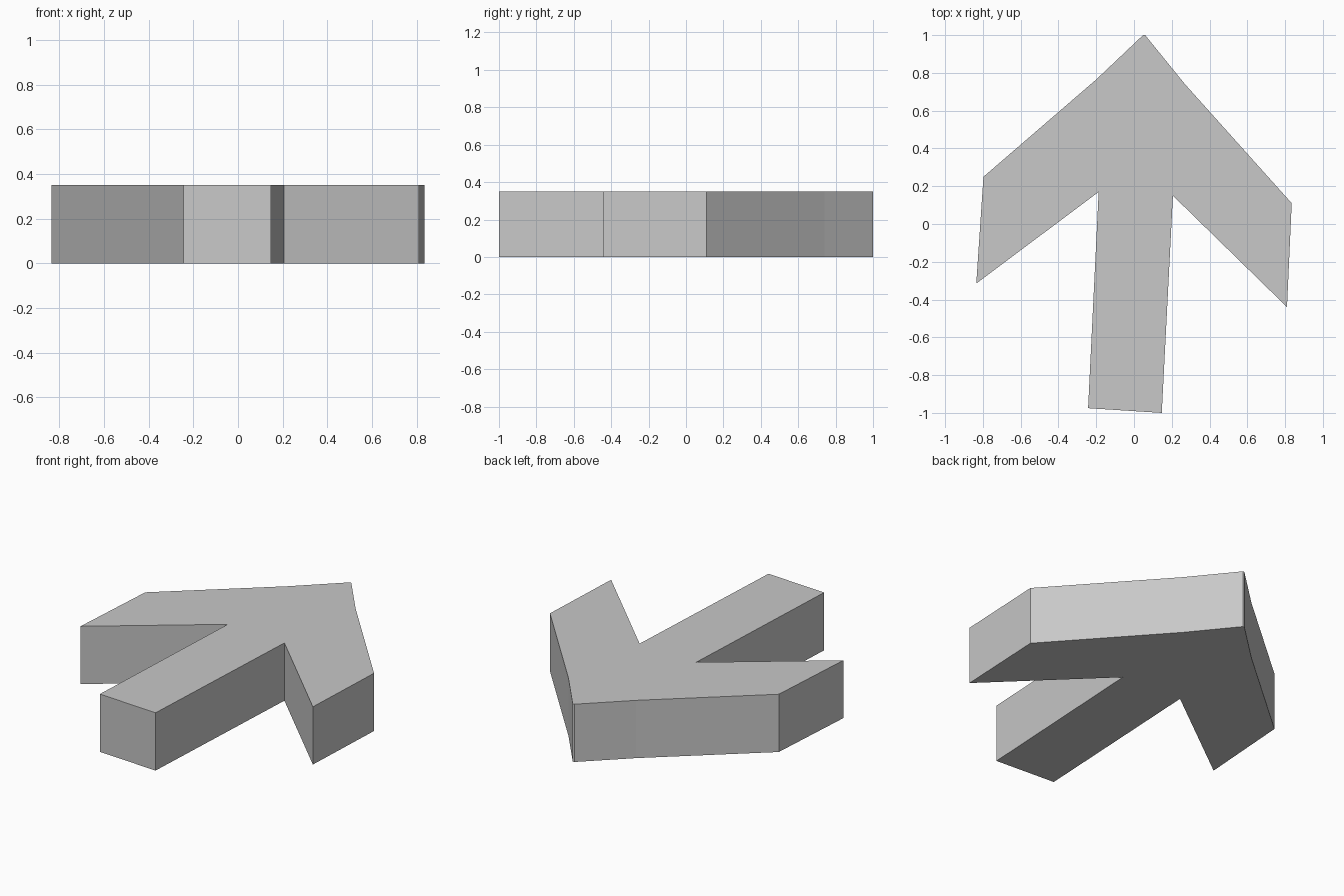
import bpy
import bmesh

cube = bpy.data.objects.get("Cube")
if cube:
    bpy.data.objects.remove(cube, do_unlink=True)

THICKNESS = 0.35

# Slightly irregular arrow outline, counter-clockwise from the shaft end
outline = [
    (-0.243, -0.975), (0.147, -1.0),                  # shaft end
    (0.206, 0.15),                                    # left inner corner
    (0.81, -0.44), (0.835, 0.11),                     # left barb
    (0.27, 0.74), (0.059, 1.0), (0.048, 1.0), (-0.2, 0.765),  # tip
    (-0.797, 0.25), (-0.835, -0.315),                 # right barb
    (-0.187, 0.17),                                   # right inner corner
]

# Plain grey material
grey = bpy.data.materials.new("plain grey")
grey.use_nodes = True
colour = (0.58, 0.58, 0.58, 1.0)
grey.diffuse_color = colour
for node in grey.node_tree.nodes:
    if node.type == "BSDF_PRINCIPLED":
        node.inputs["Base Color"].default_value = colour

# Arrow slab: extrude the outline upward
bm = bmesh.new()
base = bm.faces.new([bm.verts.new((x, y, 0)) for x, y in outline])
result = bmesh.ops.extrude_face_region(bm, geom=[base], use_keep_orig=True)
top = [v for v in result["geom"] if isinstance(v, bmesh.types.BMVert)]
bmesh.ops.translate(bm, verts=top, vec=(0, 0, THICKNESS))
bmesh.ops.recalc_face_normals(bm, faces=bm.faces)

mesh = bpy.data.meshes.new("arrow")
bm.to_mesh(mesh)
bm.free()
mesh.materials.append(grey)
arrow = bpy.data.objects.new("arrow", mesh)
bpy.context.collection.objects.link(arrow)
